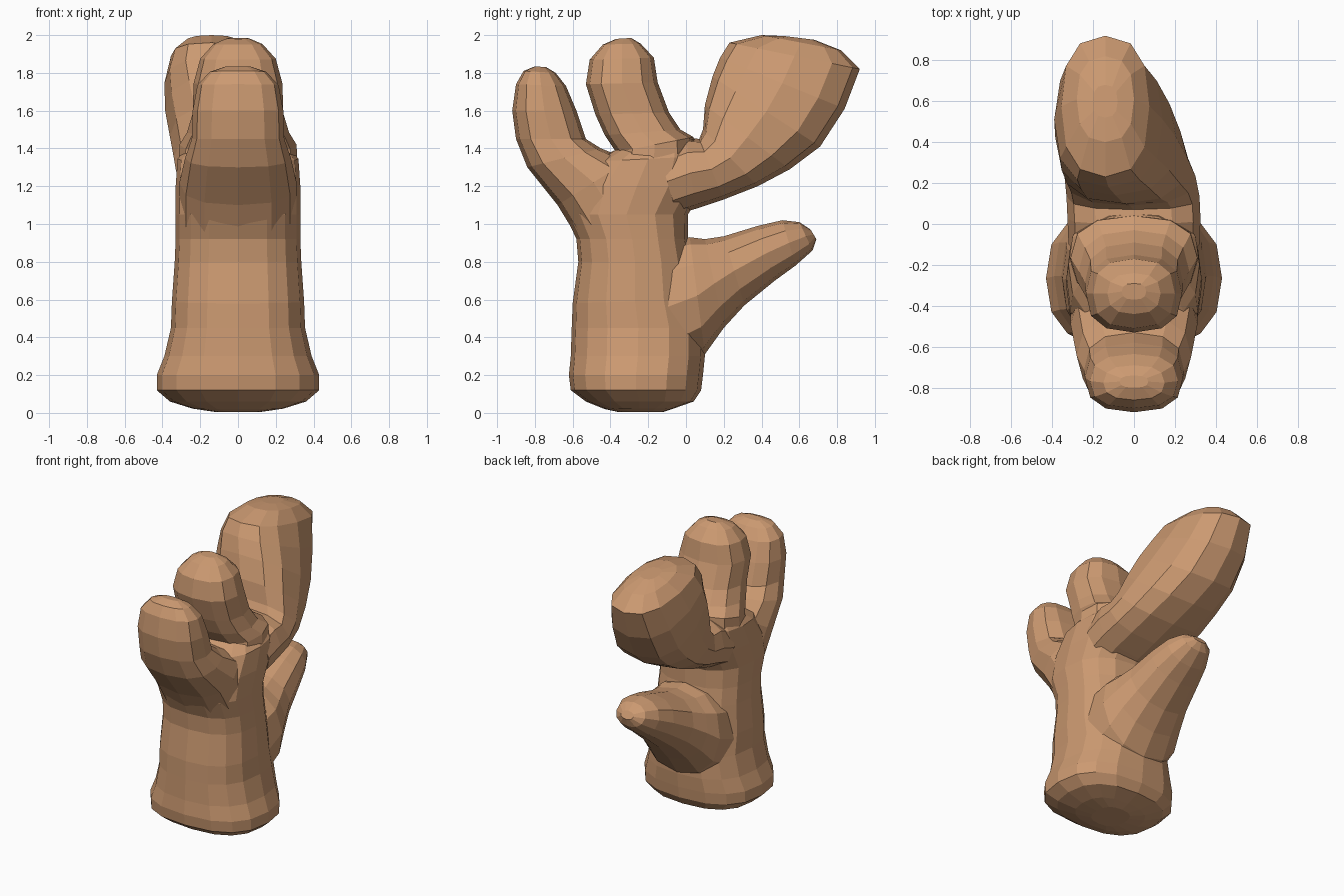
import bpy, bmesh, math
from mathutils import Vector

tan = bpy.data.materials.new("warm tan")
tan.diffuse_color = (0.60, 0.32, 0.165, 1)


def rounded(v, power):
    return math.copysign(abs(v) ** (2 / power), v)


def loft(name, rings, sides=12, power=2.5):
    """Skin closed rings; each ring: edge point a (y, z), edge point b (y, z), half width, centre x."""
    bm = bmesh.new()
    loops = []
    for ay, az, by, bz, half_w, cx in rings:
        a, b = Vector((cx, ay, az)), Vector((cx, by, bz))
        mid, half = (a + b) / 2, (b - a) / 2
        loop = []
        for i in range(sides):
            t = math.tau * i / sides
            p = mid + half * rounded(math.cos(t), power)
            p.x += half_w * rounded(math.sin(t), power)
            loop.append(bm.verts.new(p))
        loops.append(loop)
    for lo, hi in zip(loops, loops[1:]):
        for i in range(sides):
            j = (i + 1) % sides
            bm.faces.new((lo[i], lo[j], hi[j], hi[i]))
    bm.faces.new(loops[0])
    bm.faces.new(loops[-1])
    bmesh.ops.recalc_face_normals(bm, faces=bm.faces)
    mesh = bpy.data.meshes.new(name)
    bm.to_mesh(mesh)
    bm.free()
    mesh.materials.append(tan)
    obj = bpy.data.objects.new(name, mesh)
    bpy.context.collection.objects.link(obj)
    return obj


# wrist and palm
loft("palm", [
    (-0.36, 0.005, -0.12, 0.005, 0.12, 0),
    (-0.43, 0.02, -0.06, 0.025, 0.24, 0),
    (-0.53, 0.06, 0.04, 0.06, 0.36, 0),
    (-0.61, 0.12, 0.08, 0.12, 0.43, 0),
    (-0.62, 0.20, 0.09, 0.20, 0.43, 0),
    (-0.61, 0.30, 0.10, 0.30, 0.39, 0),
    (-0.605, 0.45, 0.10, 0.45, 0.355, 0),
    (-0.60, 0.58, 0.06, 0.60, 0.35, 0),
    (-0.57, 0.80, 0.03, 0.80, 0.335, 0),
    (-0.58, 0.92, 0.01, 0.92, 0.33, 0),
    (-0.64, 1.05, 0.01, 1.05, 0.33, 0),
    (-0.62, 1.20, 0.10, 1.20, 0.33, 0),
    (-0.50, 1.33, 0.10, 1.36, 0.32, 0),
    (-0.38, 1.39, 0.05, 1.45, 0.26, 0),
], sides=16)

# front finger
loft("front_finger", [
    (-0.57, 0.92, -0.20, 1.20, 0.31, 0),
    (-0.68, 1.10, -0.30, 1.34, 0.31, 0),
    (-0.84, 1.30, -0.45, 1.40, 0.28, 0),
    (-0.90, 1.45, -0.53, 1.45, 0.245, 0),
    (-0.92, 1.60, -0.58, 1.60, 0.24, 0),
    (-0.90, 1.74, -0.635, 1.73, 0.215, 0),
    (-0.86, 1.81, -0.69, 1.80, 0.15, 0),
    (-0.80, 1.835, -0.74, 1.83, 0.07, 0),
])

# middle finger
loft("middle_finger", [
    (-0.42, 1.15, 0.06, 1.25, 0.32, 0),
    (-0.37, 1.38, 0.04, 1.46, 0.31, 0),
    (-0.43, 1.47, -0.03, 1.50, 0.27, 0),
    (-0.48, 1.58, -0.09, 1.59, 0.24, 0),
    (-0.53, 1.74, -0.15, 1.75, 0.235, 0),
    (-0.51, 1.87, -0.17, 1.88, 0.20, 0),
    (-0.44, 1.95, -0.24, 1.955, 0.13, 0),
    (-0.37, 1.98, -0.29, 1.985, 0.06, 0),
])

# broad rear finger, leaning to the left
loft("broad_finger", [
    (-0.15, 1.40, -0.05, 1.05, 0.32, 0),
    (0.00, 1.46, 0.05, 1.08, 0.325, 0),
    (0.07, 1.45, 0.20, 1.13, 0.325, -0.005),
    (0.09, 1.50, 0.38, 1.20, 0.32, -0.02),
    (0.10, 1.63, 0.55, 1.29, 0.31, -0.05),
    (0.14, 1.78, 0.71, 1.41, 0.295, -0.09),
    (0.18, 1.88, 0.84, 1.61, 0.265, -0.125),
    (0.23, 1.96, 0.92, 1.82, 0.215, -0.14),
    (0.40, 2.00, 0.82, 1.92, 0.14, -0.14),
    (0.52, 1.995, 0.68, 1.975, 0.06, -0.14),
])

# thumb
loft("thumb", [
    (-0.15, 0.90, -0.05, 0.22, 0.32, 0),
    (0.02, 0.93, 0.10, 0.31, 0.315, 0),
    (0.10, 0.92, 0.20, 0.45, 0.28, 0),
    (0.20, 0.935, 0.31, 0.57, 0.24, 0),
    (0.38, 0.99, 0.47, 0.70, 0.20, 0),
    (0.51, 1.02, 0.58, 0.78, 0.165, 0),
    (0.60, 1.01, 0.67, 0.86, 0.115, 0),
    (0.66, 0.97, 0.69, 0.92, 0.05, 0),
], power=2.2)
